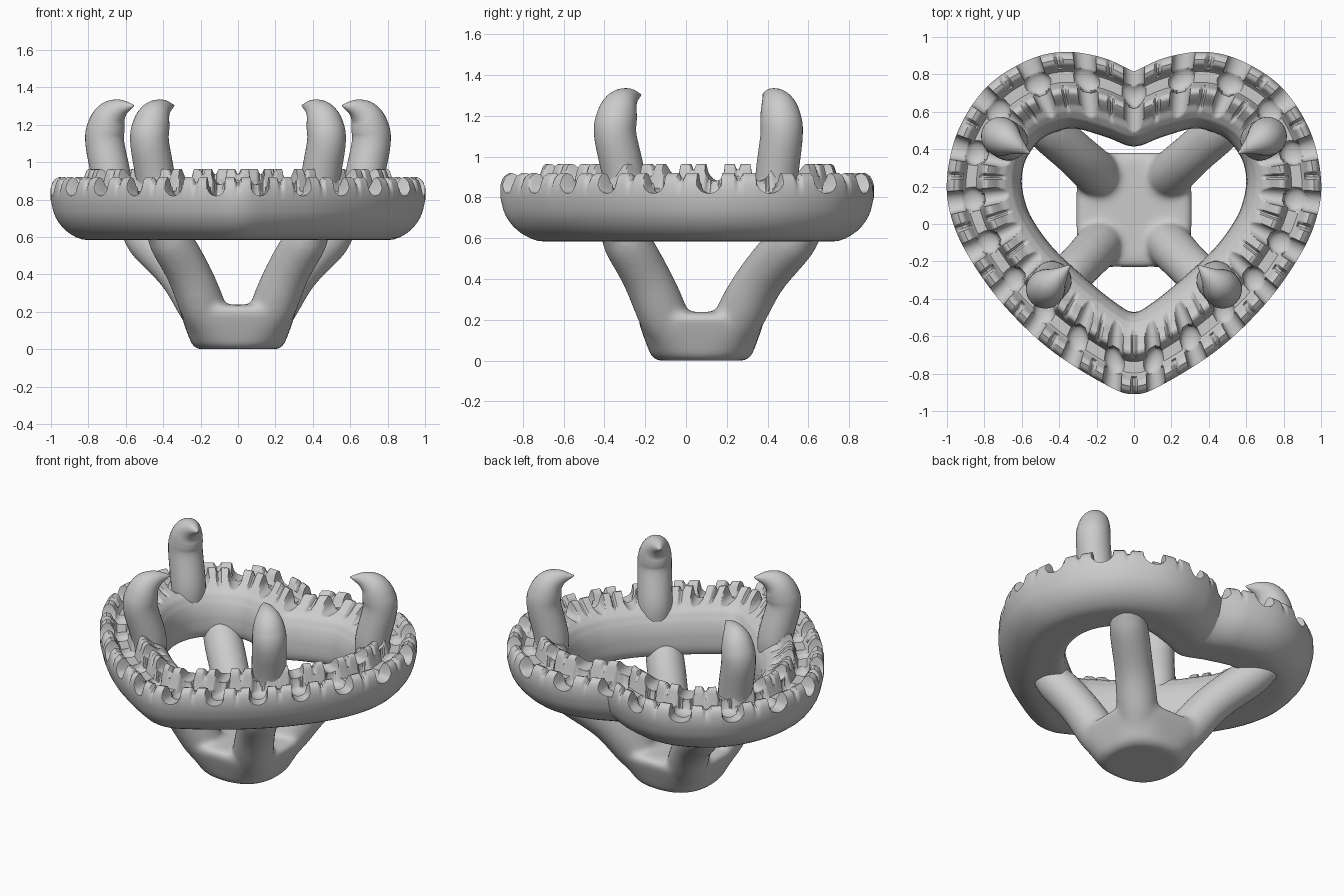
import bpy, bmesh, math
from mathutils import Vector

if "Cube" in bpy.data.objects:
    bpy.data.objects.remove(bpy.data.objects["Cube"])


def spline(pts, n, first=None, last=None):
    """Catmull-Rom through points of any dimension, n steps per span."""
    p = [Vector(q) for q in pts]
    p = [Vector(first) if first else p[0] * 2 - p[1]] + p + [Vector(last) if last else p[-1] * 2 - p[-2]]
    out = []
    for i in range(1, len(p) - 2):
        a, b, c, d = p[i - 1:i + 3]
        for k in range(n):
            t = k / n
            out.append(0.5 * (2 * b + (c - a) * t + (2 * a - 5 * b + 4 * c - d) * t * t
                              + (3 * b - a - 3 * c + d) * t ** 3))
    return out + [p[-2]]


def loft(bm, sections, closed=False):
    """Skin closed sections; join the ends or cap them."""
    rows = [[bm.verts.new(v) for v in s] for s in sections]
    n = len(rows[0])
    for i in range(len(rows) - (0 if closed else 1)):
        a, b = rows[i], rows[(i + 1) % len(rows)]
        for j in range(n):
            k = (j + 1) % n
            bm.faces.new((a[j], a[k], b[k], b[j]))
    if not closed:
        bm.faces.new(rows[0])
        bm.faces.new(rows[-1])


def tube(bm, path, side, n=28):
    """Round sweep along (x, y, z, radius) points lying in an upright plane."""
    pts = spline(path, 8)
    secs = []
    for i, q in enumerate(pts):
        t = (pts[min(i + 1, len(pts) - 1)] - pts[max(i - 1, 0)]).to_3d().normalized()
        up = t.cross(side).normalized()
        c, r = q.to_3d(), max(q[3], 0.003)
        secs.append([c + r * (math.cos(2 * math.pi * k / n) * side + math.sin(2 * math.pi * k / n) * up)
                     for k in range(n)])
    loft(bm, secs)


def finish(bm, name, angle=35):
    bmesh.ops.recalc_face_normals(bm, faces=bm.faces)
    me = bpy.data.meshes.new(name)
    bm.to_mesh(me)
    bm.free()
    ob = bpy.data.objects.new(name, me)
    bpy.context.collection.objects.link(ob)
    bpy.ops.object.select_all(action='DESELECT')
    ob.select_set(True)
    bpy.context.view_layer.objects.active = ob
    bpy.ops.object.shade_smooth_by_angle(angle=math.radians(angle))
    return ob


# Heart ring: matching right-half outlines, from bottom tip to top notch
OUTER = [(0, -.91), (.15, -.86), (.45, -.67), (.7, -.43), (.88, -.18), (.975, .03), (1, .24),
         (.94, .5), (.79, .73), (.58, .87), (.38, .92), (.17, .89), (0, .815)]
INNER = [(0, -.47), (.1, -.42), (.26, -.29), (.43, -.13), (.54, .02), (.585, .13), (.6, .24),
         (.575, .35), (.5, .45), (.41, .495), (.31, .51), (.15, .465), (0, .415)]
SEATS = 10.5          # stone seats per half
STEPS = 42            # samples per seat
TOP = [(0, .86), (.03, .9), (.1, .92), (.16, .91), (.25, .845), (.4, .845), (.45, .925),
       (.48, .96), (.54, .965), (.6, .945), (.69, .908), (.78, .89), (.87, .86), (.95, .805)]
UNDER = spline([(.99, .74), (1, .67), (.985, .62), (.92, .588), (.7, .585), (.42, .587), (.2, .635),
                (.06, .71), (0, .80)], 3)


def top_profile(u):
    for (a, za), (b, zb) in zip(TOP, TOP[1:]):
        if u <= b:
            return za + (zb - za) * (u - a) / (b - a)
    return TOP[-1][1]


def top_height(u, phase, gap):
    z = top_profile(u)
    f = phase % 1
    d = abs(f - .5) * gap                      # distance to the seat centre
    e = min(f, 1 - f) * gap                    # distance to the split between prongs
    if d < .05 and (u < .2 or u > .4):         # U cut through both rims
        base = .87 if u < .3 else .93
        z = min(z, base - math.sqrt(.05 ** 2 - d * d))
    q = math.hypot(d, (u - .33) * .4)          # round stone seat
    if q < .062:
        z = min(z, .84 - math.sqrt(.062 ** 2 - q * q) * .6)
    if e < .018 and (u < .2 or u > .45):       # narrow split in each prong
        z -= .027 * min(1, (.018 - e) / .012) * (1 if u < .62 else max(0, (.8 - u) / .18))
    return z


outer = spline(OUTER, 60, first=(-.15, -.86))
inner = spline(INNER, 60, first=(-.1, -.42), last=(-.15, .465))
groove = [a.lerp(b, .35) for a, b in zip(outer, inner)]
length = [0]
for a, b in zip(groove, groove[1:]):
    length.append(length[-1] + (b - a).length)
total = length[-1]
N = int(SEATS * STEPS)
us = [.95 * i / 48 for i in range(49)]


def ring_section(i, sx):
    f = i / N
    want, k = total * f, 0
    while k < len(length) - 2 and length[k + 1] < want:
        k += 1
    t = (want - length[k]) / (length[k + 1] - length[k])
    o, n = outer[k].lerp(outer[k + 1], t), inner[k].lerp(inner[k + 1], t)
    phase = SEATS * (f + .1 * f * (1 - f))     # seats sit a little closer near the tip
    sec = [(u, top_height(u, phase, total / SEATS)) for u in us] + [tuple(q) for q in UNDER]
    out = []
    for u, z in sec:
        p = o.lerp(n, u)
        out.append((sx * p.x, p.y, z))
    return out


bm = bmesh.new()
loft(bm, [ring_section(i, 1) for i in range(N + 1)]
     + [ring_section(i, -1) for i in range(N - 1, 0, -1)], closed=True)
finish(bm, "heart_ring", 40)

# Four curled claws standing on the ring: foot, shoulder, inward direction
CLAWS = {"back": ((.675, .445), (.712, .468), (-.86, -.5)),
         "front": ((.44, -.305), (.472, -.346), (-.72, .69))}
for label, (foot, sh, inward) in CLAWS.items():
    for sx, hand in ((1, "right"), (-1, "left")):
        def at(p, off, z, r):
            return (sx * (p[0] + inward[0] * off), p[1] + inward[1] * off, z, r)
        path = [at(foot, 0, .76, .1), at(foot, 0, .9, .105), at(sh, 0, 1.1, .104), at(sh, .008, 1.185, .101),
                at(sh, .042, 1.25, .085), at(sh, .1, 1.288, .05), at(sh, .18, 1.303, .004)]
        bm = bmesh.new()
        tube(bm, path, Vector((-inward[1], sx * inward[0], 0)).normalized())
        finish(bm, f"{label}_claw_{hand}", 60)

# Basket: rounded square foot blended into four splayed legs
bm = bmesh.new()
CY = .075
secs = []
for z, w, e in ((0, .18, 2.2), (.0, .215, 2.3), (.02, .245, 2.5), (.07, .265, 3), (.13, .287, 4),
                (.2, .31, 5), (.23, .3, 5), (.238, .25, 5)):
    sec = []
    for k in range(64):
        a = 2 * math.pi * k / 64
        c, s = math.cos(a), math.sin(a)
        r = w / (abs(c) ** e + abs(s) ** e) ** (1 / e)
        sec.append((r * c, CY + r * s, z))
    secs.append(sec)
loft(bm, secs)
for sx in (1, -1):
    for path in ([(.14, .21, .1, .1), (.2, .27, .23, .122), (.315, .375, .41, .118),
                  (.485, .525, .585, .115), (.58, .62, .66, .07)],
                 [(.14, -.06, .1, .1), (.19, -.115, .23, .122), (.27, -.2, .42, .118),
                  (.37, -.3, .59, .113), (.44, -.37, .67, .07)]):
        p = [(sx * x, y, z, r) for x, y, z, r in path]
        run = Vector(p[-1][:2]) - Vector(p[0][:2])
        tube(bm, p, Vector((-run.y, run.x, 0)).normalized())
basket = finish(bm, "basket", 60)
rm = basket.modifiers.new("blend", 'REMESH')
rm.mode = 'VOXEL'
rm.voxel_size = .014
rm.use_smooth_shade = True
sm = basket.modifiers.new("soften", 'SMOOTH')
sm.factor = .5
sm.iterations = 20
